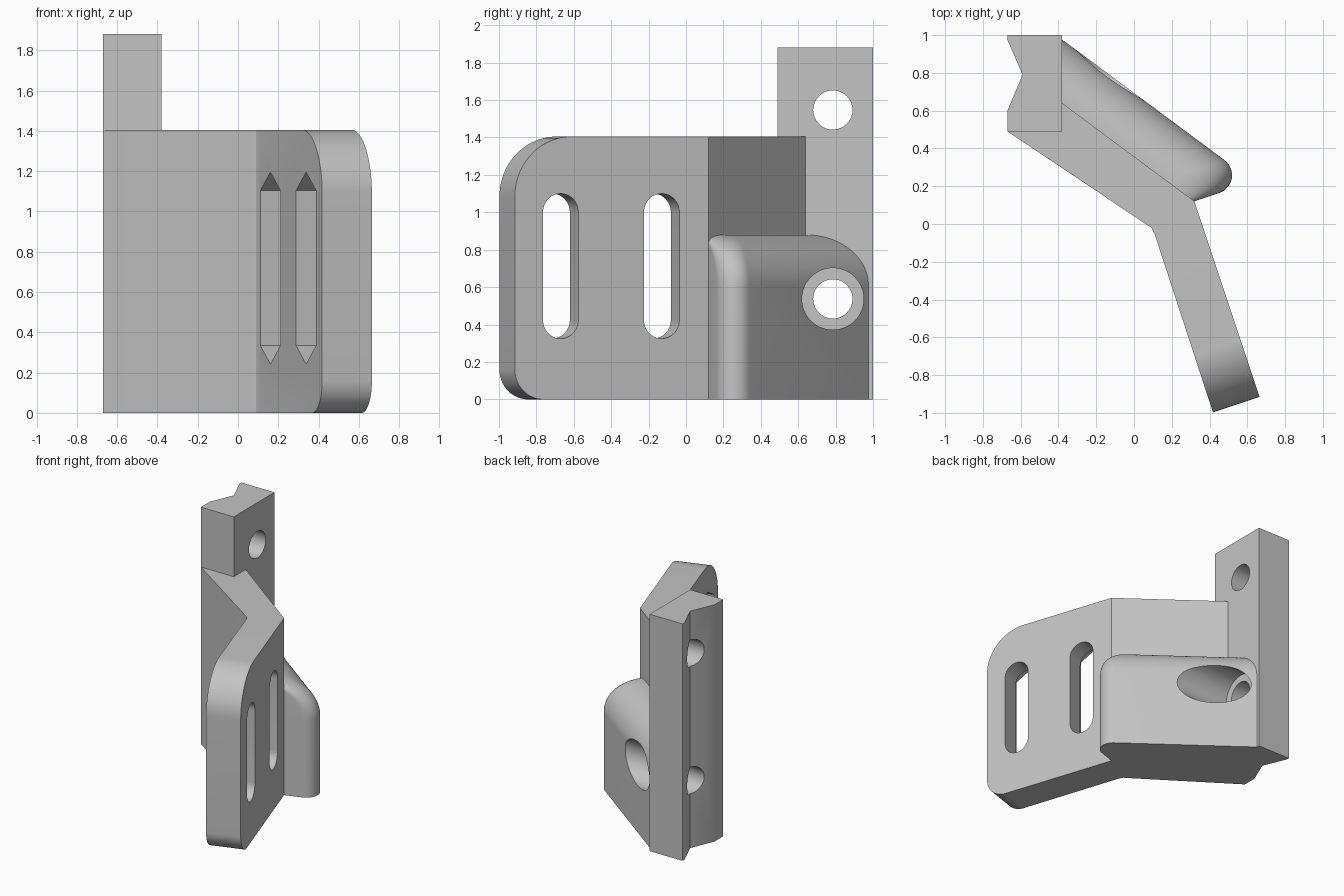
import bpy, bmesh, math
from mathutils import Vector

if "Cube" in bpy.data.objects:
    bpy.data.objects.remove(bpy.data.objects["Cube"])

X, Y, Z = Vector((1, 0, 0)), Vector((0, 1, 0)), Vector((0, 0, 1))
grey = bpy.data.materials.new("plain grey")
grey.diffuse_color = (0.55, 0.55, 0.55, 1)
grey.use_nodes = True
grey.node_tree.nodes["Principled BSDF"].inputs["Base Color"].default_value = grey.diffuse_color


def loft(name, rings):
    """Closed solid through rings with equal point counts."""
    bm = bmesh.new()
    vs = [[bm.verts.new(p) for p in r] for r in rings]
    n = len(vs[0])
    for a, b in zip(vs, vs[1:]):
        for i in range(n):
            j = (i + 1) % n
            bm.faces.new((a[i], a[j], b[j], b[i]))
    bm.faces.new(vs[0][::-1])
    bm.faces.new(vs[-1])
    bmesh.ops.recalc_face_normals(bm, faces=bm.faces)
    me = bpy.data.meshes.new(name)
    bm.to_mesh(me)
    bm.free()
    me.materials.append(grey)
    ob = bpy.data.objects.new(name, me)
    bpy.context.collection.objects.link(ob)
    return ob


def prism(name, pts, o, u, v, w):
    """Profile pts in axes u, v at origin o, extruded along w."""
    ring = [o + u * p[0] + v * p[1] for p in pts]
    return loft(name, [ring, [p + w for p in ring]])


def arc(cx, cy, r, a0, a1, n):
    return [(cx + r * math.cos(math.radians(a0 + (a1 - a0) * i / n)),
             cy + r * math.sin(math.radians(a0 + (a1 - a0) * i / n))) for i in range(n + 1)]


def combine(ob, other, op):
    m = ob.modifiers.new("bool", 'BOOLEAN')
    m.operation, m.solver, m.object = op, 'EXACT', other
    bpy.context.view_layer.objects.active = ob
    bpy.ops.object.modifier_apply(modifier=m.name)
    bpy.data.objects.remove(other)


# mounting bar with V groove
bracket = prism("bracket", [(-.38, .49), (-.38, 1), (-.67, 1), (-.67, .975), (-.59, .79),
                            (-.67, .6), (-.67, .49)], Vector(), X, Y, Z * 1.88)

# bent arm
P = Vector((.32, .12, 0))
d = Vector((.316, -.949, 0)).normalized()    # along the slotted plate
n = Vector((.949, .316, 0)).normalized()     # out of the plate's right face
L, T, H = 1.091, .26, 1.405
end = P + d * L
arm = prism("arm", [(-.67, .49), (.065, -.002), (.09, -.017), (.108, -.05), (end - n * T).xy, end.xy,
                    P.xy, (-.38, .64), (-.41, .66), (-.6, .5)], Vector(), X, Y, Z * H)
# rounded free corners of the plate
for r, z, s in ((.32, H, 1), (.16, 0, -1)):
    pts = arc(L - r, z - s * r, r, 90 * s, 0, 20) + [(L + .1, z - s * r), (L + .1, z + s * .1), (L - r, z + s * .1)]
    combine(arm, prism("corner_cutter", pts, P + n * .1, d, Z, -n * .5), 'DIFFERENCE')
# slots with pointed nut channels on the left face
for y in (-.67, -.13):
    s = (y - P.y) / d.y
    o = P + d * s
    slot = arc(0, 1, .1, 0, 180, 20) + arc(0, .425, .1, 180, 360, 20)
    combine(arm, prism("slot_cutter", slot, o + n * .1, d, Z, -n * .5), 'DIFFERENCE')
    nut = [(-.16, .335), (0, .242), (.16, .335), (.16, 1.103), (0, 1.195), (-.16, 1.103)]
    combine(arm, prism("nut_cutter", nut, o - n * .145, d, Z, -n * .3), 'DIFFERENCE')

# boss behind the arm: rounded end, rounded over top
a = Vector((-.803, .596, 0)).normalized()
nn = Vector((a.y, -a.x, 0))
turn = n.angle(a)
R, ov, r = .27, .18, .1


def boss_ring(dist, z):
    def at_bar(k):
        p = P + nn * k
        return p + a * ((-.39 - p.x) / a.x)
    c = P + n * (dist / n.dot(nn)) - n * r * math.tan(turn / 2) - d * r
    t0 = math.atan2(n.y, n.x) - math.pi / 2
    pts = [at_bar(dist), at_bar(-ov), P - n * (ov / n.dot(nn))]
    for i in range(17):
        t = t0 + turn * i / 16
        pts.append(c + Vector((math.cos(t), math.sin(t), 0)) * r)
    return [p + Z * z for p in pts]


rings = [boss_ring(R, 0)]
for i in range(21):
    t = math.pi / 2 * i / 20
    rings.append(boss_ring(R * math.cos(t), .88 - R + R * math.sin(t)))
boss = loft("boss", rings)

combine(bracket, arm, 'UNION')
combine(bracket, boss, 'UNION')

# bolt holes and counterbore
for z in (.537, 1.547):
    combine(bracket, prism("hole_cutter", arc(.785, z, .105, 0, 352.5, 47), X * -1, Y, Z, X * .8), 'DIFFERENCE')
combine(bracket, prism("bore_cutter", arc(.785, .537, .165, 0, 352.5, 47), X * -.38, Y, Z, X * 1.2), 'DIFFERENCE')

bpy.ops.object.select_all(action='DESELECT')
bracket.select_set(True)
bpy.context.view_layer.objects.active = bracket
bpy.ops.object.shade_smooth_by_angle(angle=math.radians(30))
